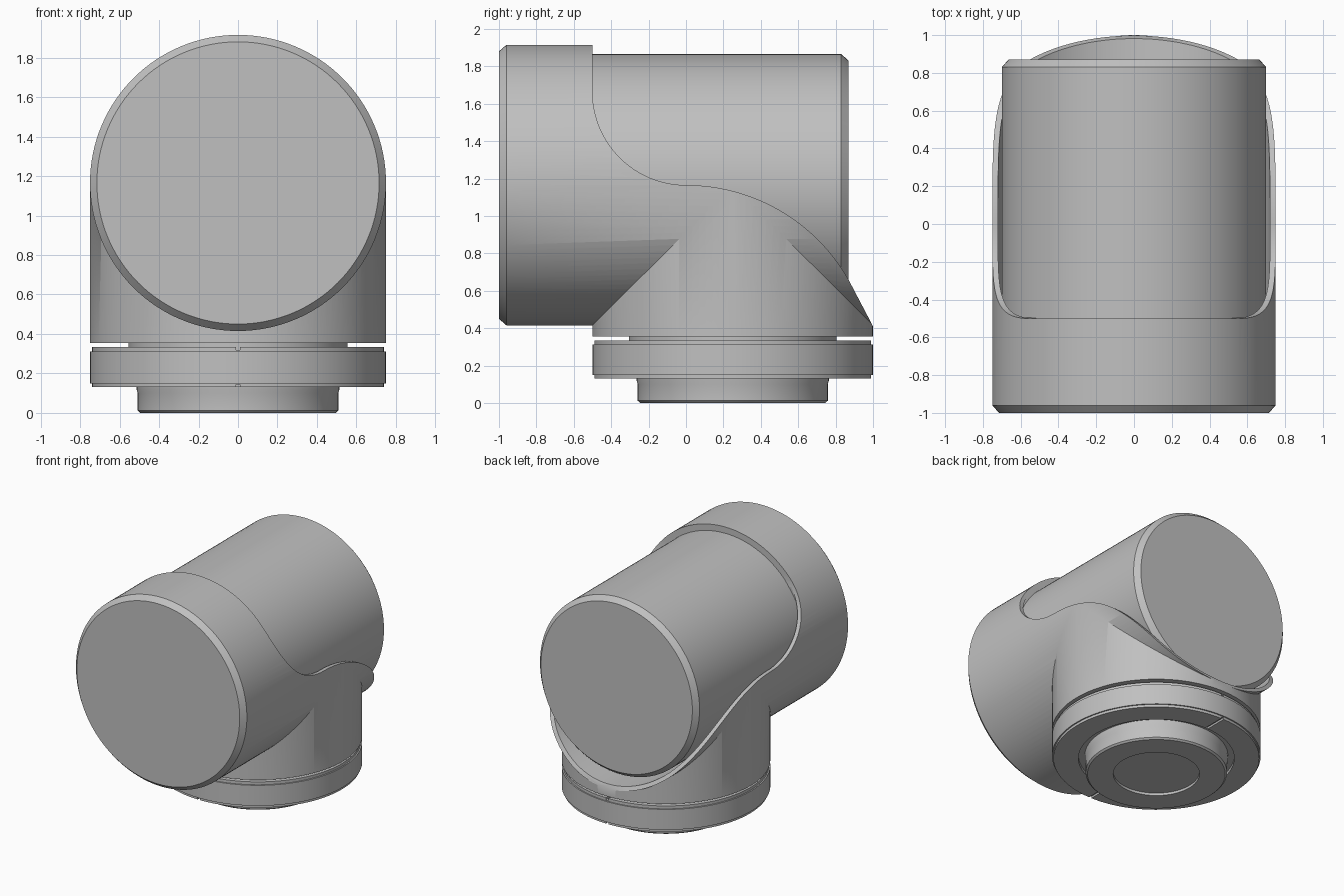
import bpy
import bmesh
from math import sin, cos, pi, radians
from mathutils import Matrix

if "Cube" in bpy.data.objects:
    bpy.data.objects.remove(bpy.data.objects["Cube"], do_unlink=True)

SEGS = 128
AXIS_Z = 1.165      # height of the horizontal barrel axis
BASE_Y = 0.25       # position of the vertical mount axis

grey = bpy.data.materials.new("plain grey")
grey.use_nodes = True
grey.diffuse_color = (0.527, 0.527, 0.527, 1)
grey.node_tree.nodes["Principled BSDF"].inputs["Base Color"].default_value = grey.diffuse_color


def finish(name, bm):
    """Turn a bmesh into a named grey object."""
    bmesh.ops.recalc_face_normals(bm, faces=bm.faces)
    mesh = bpy.data.meshes.new(name)
    bm.to_mesh(mesh)
    bm.free()
    mesh.materials.append(grey)
    obj = bpy.data.objects.new(name, mesh)
    bpy.context.collection.objects.link(obj)
    return obj


def lathe(name, profile, matrix):
    """Closed solid of revolution from (radius, height) pairs."""
    bm = bmesh.new()
    rings = [[bm.verts.new((r * cos(2 * pi * i / SEGS), r * sin(2 * pi * i / SEGS), h))
              for i in range(SEGS)] for r, h in profile]
    for a, b in zip(rings, rings[1:]):
        for i in range(SEGS):
            j = (i + 1) % SEGS
            bm.faces.new((a[i], a[j], b[j], b[i]))
    bm.faces.new(rings[0])
    bm.faces.new(rings[-1])
    bmesh.ops.transform(bm, matrix=matrix, verts=bm.verts)
    return finish(name, bm)


def prism(name, outline, half_width):
    """Side outline of (y, z) points extruded across x."""
    bm = bmesh.new()
    face = bm.faces.new([bm.verts.new((-half_width, y, z)) for y, z in outline])
    side = bmesh.ops.extrude_face_region(bm, geom=[face])
    moved = [v for v in side["geom"] if isinstance(v, bmesh.types.BMVert)]
    bmesh.ops.translate(bm, vec=(2 * half_width, 0, 0), verts=moved)
    return finish(name, bm)


def select_only(obj):
    bpy.ops.object.select_all(action='DESELECT')
    obj.select_set(True)
    bpy.context.view_layer.objects.active = obj


def combine(obj, tool, operation):
    mod = obj.modifiers.new("cut", 'BOOLEAN')
    mod.operation = operation
    mod.solver = 'EXACT'
    mod.object = tool
    select_only(obj)
    bpy.ops.object.modifier_apply(modifier=mod.name)
    bpy.data.objects.remove(tool, do_unlink=True)


def smooth(obj):
    select_only(obj)
    bpy.ops.object.shade_smooth_by_angle(angle=radians(30))


# Profile height runs along +y for the barrel and along +z for the mount
along_y = Matrix.Translation((0, 0, AXIS_Z)) @ Matrix.Rotation(-pi / 2, 4, 'X')
along_z = Matrix.Translation((0, BASE_Y, 0))

# Housing: chamfered barrel joined to the vertical neck
housing = lathe("housing", [(0.715, -1), (0.75, -0.96), (0.75, 0.995)], along_y)
neck = lathe("neck", [(0.7495, 0.355), (0.7495, 1.16)], along_z)
combine(housing, neck, 'UNION')

# Sweeping side cut that opens the top and back of the housing
cut = [(-0.5, 2.2)]
for i in range(25):
    a = pi + i / 24 * pi / 2
    cut.append((0.5 * cos(a), 1.665 + 0.5 * sin(a)))
for i in range(1, 25):
    a = radians(90 - 60 * i / 24)
    cut.append((cos(a), 0.165 + sin(a)))
cut += [(1.0, 0.41), (1.3, 0.41), (1.3, 2.2)]
combine(housing, prism("side_cutter", cut, 1), 'DIFFERENCE')

# Clearance bore around the inner cylinder
bore = lathe("bore_cutter", [(0.72, -0.495), (0.72, 1.2)], along_y)
combine(housing, bore, 'DIFFERENCE')
smooth(housing)

# Inner cylinder with a chamfered back end
inner = lathe("inner_cylinder", [(0.7, -0.55), (0.7, 0.83), (0.665, 0.87)], along_y)
smooth(inner)

# Mount flange with narrow lips, a recessed spacer and a shallow lower groove
flange = lathe("mount_flange", [
    (0.5, 0.155), (0.56, 0.155), (0.56, 0.13), (0.74, 0.13), (0.74, 0.15),
    (0.75, 0.15), (0.75, 0.312), (0.74, 0.312), (0.74, 0.335),
    (0.555, 0.335), (0.555, 0.36)], along_z)

# Thin locating slits at the front and back of both lips
for y in (BASE_Y - 0.67, BASE_Y + 0.67):
    for low, high in ((0.1, 0.145), (0.318, 0.345)):
        slit = [(y - 0.11, low), (y + 0.11, low), (y + 0.11, high), (y - 0.11, high)]
        combine(flange, prism("slit_cutter", slit, 0.011), 'DIFFERENCE')
smooth(flange)

# Bottom plug with rounded rim and a shallow recess
plug = lathe("bottom_plug", [
    (0.31, 0.02), (0.31, 0), (0.495, 0), (0.508, 0.012), (0.508, 0.1),
    (0.514, 0.12), (0.514, 0.16)], along_z)
smooth(plug)
